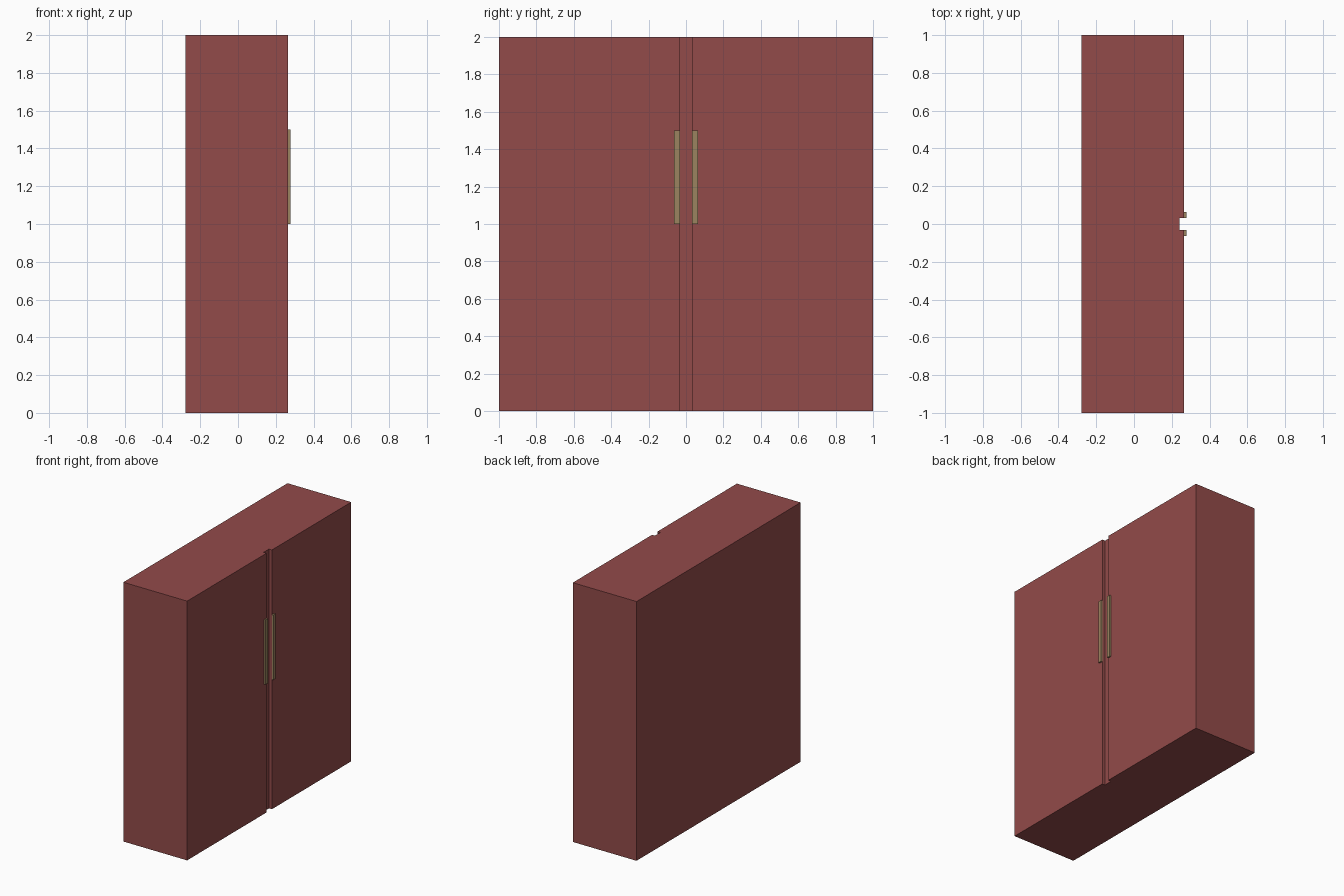
import bpy

if "Cube" in bpy.data.objects:
    bpy.data.objects.remove(bpy.data.objects["Cube"])


def material(name, color):
    m = bpy.data.materials.new(name)
    m.diffuse_color = (*color, 1.0)
    m.use_nodes = True
    m.node_tree.nodes["Principled BSDF"].inputs["Base Color"].default_value = m.diffuse_color
    return m


def box(name, lo, hi, mat):
    """Axis-aligned box between two corners."""
    bpy.ops.mesh.primitive_cube_add(size=1, location=[(a + b) / 2 for a, b in zip(lo, hi)])
    ob = bpy.context.object
    ob.name = ob.data.name = name
    ob.scale = [b - a for a, b in zip(lo, hi)]
    bpy.ops.object.transform_apply(location=False, rotation=False, scale=True)
    ob.data.materials.append(mat)
    return ob


red_wood = material("red_wood", (0.29, 0.07, 0.068))
brass = material("dull_brass", (0.33, 0.23, 0.115))

BACK, CARCASS, DOOR, HANDLE = -0.278, 0.241, 0.266, 0.278   # x depths
GAP, GRIP = 0.033, 0.063                                   # half gap, handle outer edge

# Carcass behind the doors
box("cabinet_body", (BACK, -1, 0), (CARCASS, 1, 2), red_wood)

# Two doors with a gap between them, each with a slim handle at its inner edge
for side, s in (("left", -1), ("right", 1)):
    y0, y1 = sorted((s * GAP, s * 1.0))
    box(side + "_door", (CARCASS, y0, 0), (DOOR, y1, 2), red_wood)
    y0, y1 = sorted((s * GAP, s * GRIP))
    box(side + "_handle", (DOOR, y0, 1.0), (HANDLE, y1, 1.5), brass)
